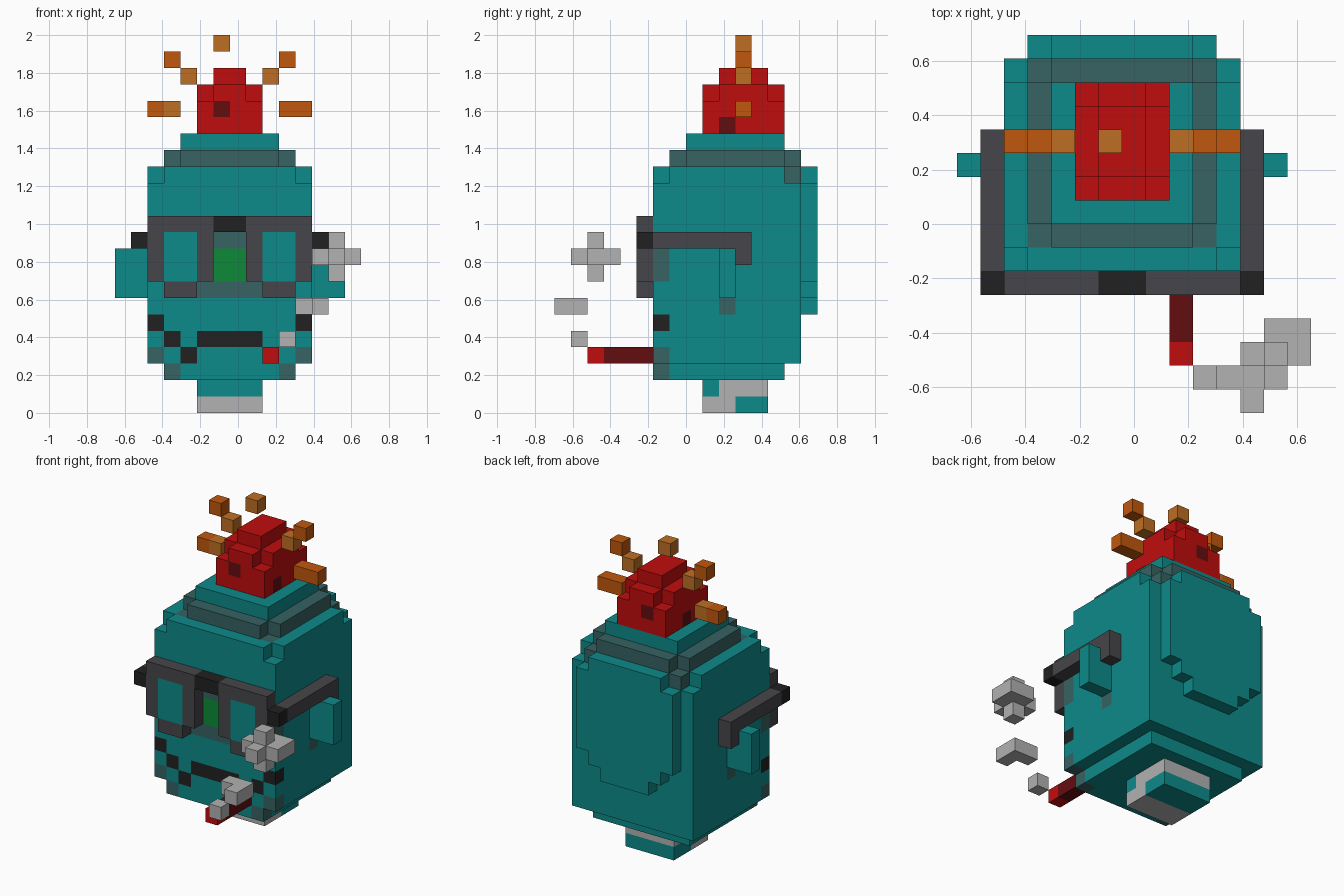
import bpy
import bmesh
from mathutils import Vector

default_cube = bpy.data.objects.get("Cube")
if default_cube:
    bpy.data.objects.remove(default_cube, do_unlink=True)

# One block of the grid, and the grid corner
UNIT = 2 / 23
ORIGIN = Vector((-7.5, -8, 0))

PALETTE = {
    "teal": (0.004, 0.254, 0.254),
    "slate": (0.038, 0.122, 0.122),
    "charcoal": (0.061, 0.06, 0.067),
    "black": (0.015, 0.015, 0.015),
    "grey": (0.445, 0.445, 0.445),
    "red": (0.527, 0.004, 0.004),
    "dark_red": (0.127, 0.004, 0.005),
    "green": (0.004, 0.254, 0.038),
    "orange": (0.527, 0.095, 0.004),
    "amber": (0.515, 0.156, 0.017),
}


def make_material(name, rgb):
    material = bpy.data.materials.new(name)
    material.use_nodes = True
    colour = (*rgb, 1)
    material.diffuse_color = colour
    shader = next(n for n in material.node_tree.nodes if n.type == "BSDF_PRINCIPLED")
    shader.inputs["Base Color"].default_value = colour
    shader.inputs["Roughness"].default_value = 0.9
    return material


MATERIALS = {name: make_material(name, rgb) for name, rgb in PALETTE.items()}


def span(value):
    """A single index, or an inclusive pair of indices."""
    first, last = value if isinstance(value, tuple) else (value, value)
    return range(first, last + 1)


class Blocks:
    """A part made of coloured unit blocks; only outer faces are built."""

    def __init__(self, name):
        self.name = name
        self.cells = {}

    def fill(self, colour, x, y, z, mirror=False):
        for i in span(x):
            for j in span(y):
                for k in span(z):
                    self.cells[i, j, k] = colour
                    if mirror:
                        self.cells[13 - i, j, k] = colour

    def cut(self, x, y, z):
        """Remove blocks on both sides."""
        for i in span(x):
            for j in span(y):
                for k in span(z):
                    self.cells.pop((i, j, k), None)
                    self.cells.pop((13 - i, j, k), None)

    def build(self):
        bm = bmesh.new()
        colours = sorted(set(self.cells.values()))
        verts = {}

        def corner(point):
            key = tuple(round(c) for c in point)
            if key not in verts:
                verts[key] = bm.verts.new((Vector(key) + ORIGIN) * UNIT)
            return verts[key]

        for cell, colour in self.cells.items():
            base = Vector(cell)
            for axis in range(3):
                u, v, n = Vector(), Vector(), Vector()
                n[axis] = u[(axis + 1) % 3] = v[(axis + 2) % 3] = 1
                for side in (True, False):
                    neighbour = base + n if side else base - n
                    if tuple(round(c) for c in neighbour) in self.cells:
                        continue
                    start = base + n if side else base
                    loop = [start, start + u, start + u + v, start + v]
                    if not side:
                        loop.reverse()
                    face = bm.faces.new([corner(p) for p in loop])
                    face.material_index = colours.index(colour)
        bmesh.ops.dissolve_limit(bm, angle_limit=0.01, verts=bm.verts,
                                 edges=bm.edges, delimit={"MATERIAL"})
        mesh = bpy.data.meshes.new(self.name)
        bm.to_mesh(mesh)
        bm.free()
        for colour in colours:
            mesh.materials.append(MATERIALS[colour])
        bpy.context.collection.objects.link(bpy.data.objects.new(self.name, mesh))


# Neck stump with a stepped wrap
neck = Blocks("neck")
neck.fill("grey", (5, 8), (9, 12), (0, 1))
neck.fill("teal", (5, 8), 9, 1)
neck.fill("teal", (5, 8), (11, 12), 0)
neck.build()

# Head: jaw, skull, back bulge, brow ring and crown
head = Blocks("head")
head.fill("teal", (3, 10), (6, 13), 2)
head.fill("teal", (2, 11), (6, 14), (3, 14))
head.fill("teal", (3, 10), 15, (6, 14))
head.fill("slate", (3, 10), (7, 14), 15)
head.fill("teal", (4, 9), (8, 13), 16)
for y in (6, 14):
    head.cut(2, y, 14)
for y in (7, 14):
    head.cut(3, y, 15)
    head.fill("slate", 3, y, 14, mirror=True)
head.cut(3, 15, (6, 7))
head.cut(4, 15, 6)
head.cut(3, 15, 14)

# Face paint: nose, mouth, stitches and bruises
head.fill("slate", (5, 8), 6, 7)
head.fill("slate", (6, 7), 6, 10)
head.fill("green", (6, 7), 6, (8, 9))
head.fill("black", (5, 8), 6, 4)
for x, z in ((2, 5), (3, 4), (4, 3)):
    head.fill("black", x, 6, z, mirror=True)
for x, z in ((2, 3), (3, 2), (2, (8, 9))):
    head.fill("slate", x, 6, z, mirror=True)
head.fill("slate", 2, 10, 6, mirror=True)
head.build()

# Ears
ears = Blocks("ears")
ears.fill("teal", (0, 1), 10, (7, 9), mirror=True)
ears.build()

# Glasses: rims, lenses, bridge and hooked arms
glasses = Blocks("glasses")
glasses.fill("charcoal", (2, 5), 5, (8, 11), mirror=True)
glasses.fill("charcoal", (3, 4), 5, 7, mirror=True)
glasses.fill("teal", (3, 4), 5, (8, 10), mirror=True)
glasses.fill("black", (6, 7), 5, 11)
glasses.fill("charcoal", 1, (6, 11), 10, mirror=True)
glasses.fill("charcoal", 1, 11, 9, mirror=True)
glasses.fill("black", 1, 5, 10, mirror=True)
glasses.build()

# Exposed brain with dark pits
brain = Blocks("brain")
brain.fill("red", (5, 8), (9, 13), (17, 19))
for y in (9, 13):
    brain.cut(5, y, 19)
    brain.fill("dark_red", 6, y, 18)
brain.fill("red", (6, 7), (10, 12), 20)
brain.fill("dark_red", 8, 10, 17)
brain.fill("dark_red", 5, 11, 17)
brain.build()

# Sparks flying off the brain
sparks = Blocks("sparks")
sparks.fill("orange", 2, 11, 18, mirror=True)
sparks.fill("amber", 3, 11, 18)
sparks.fill("orange", 10, 11, 18)
sparks.fill("amber", 4, 11, 20, mirror=True)
sparks.fill("orange", 3, 11, 21, mirror=True)
sparks.fill("amber", 6, 11, 22)
sparks.build()

# Cigar with a glowing tip
cigar = Blocks("cigar")
cigar.fill("dark_red", 9, (3, 5), 3)
cigar.fill("red", 9, 2, 3)
cigar.build()

# Smoke puffs rising from the cigar
smoke = Blocks("smoke")
smoke.fill("grey", 10, 1, 4)
smoke.fill("grey", (11, 12), 1, 6)
smoke.fill("grey", 12, 0, 6)
smoke.fill("grey", (12, 14), 2, 9)
smoke.fill("grey", 13, (1, 3), 9)
smoke.fill("grey", 14, 3, 9)
smoke.fill("grey", 13, 2, (8, 10))
smoke.build()
